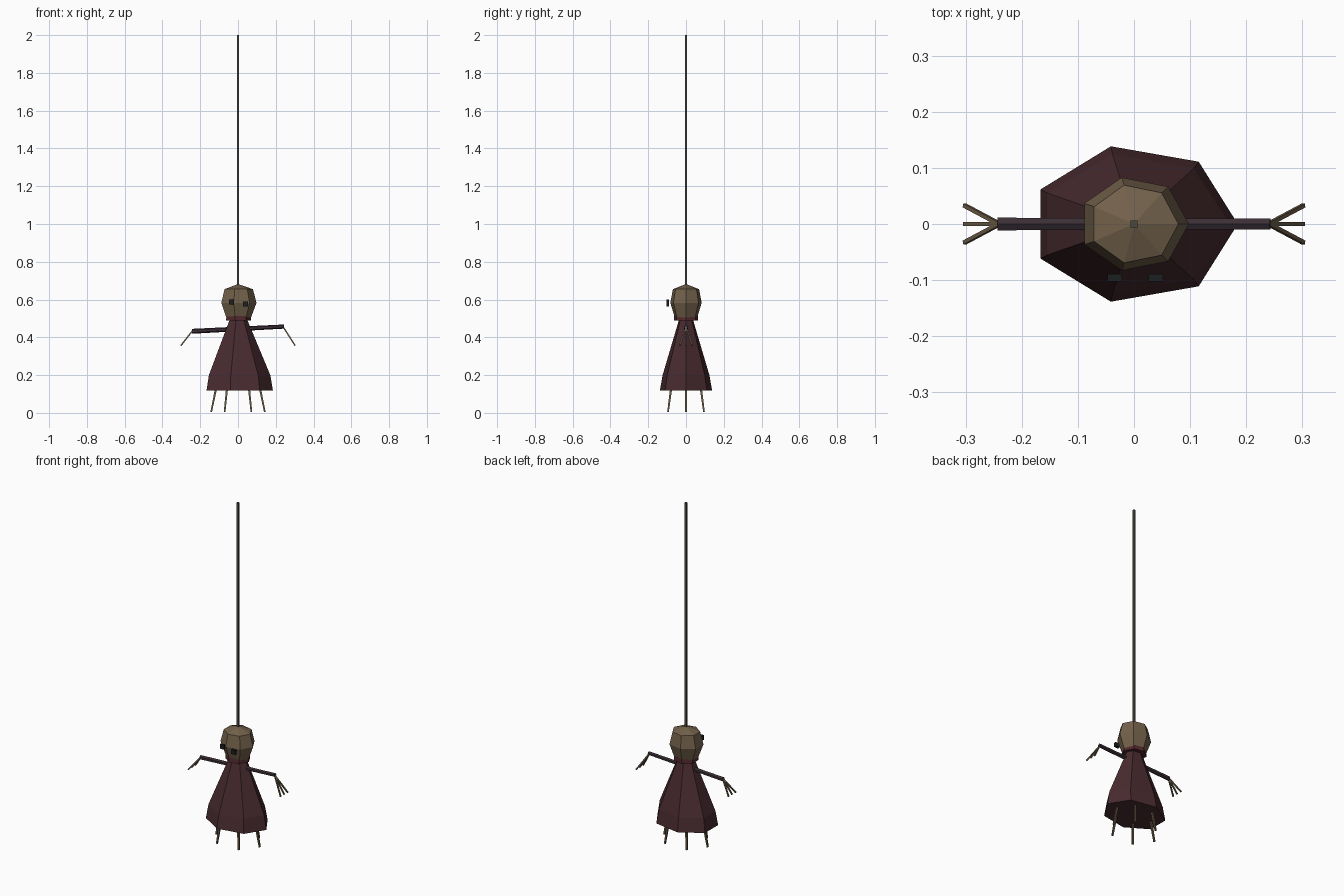
import bpy, bmesh
from math import cos, sin, pi
from mathutils import Vector

if "Cube" in bpy.data.objects:
    bpy.data.objects.remove(bpy.data.objects["Cube"])


def material(name, rgb):
    m = bpy.data.materials.new(name)
    m.diffuse_color = (*rgb, 1)
    m.use_nodes = True
    m.node_tree.nodes["Principled BSDF"].inputs["Base Color"].default_value = m.diffuse_color
    return m


CLOTH = material("cloth", (0.065, 0.024, 0.029))
COLLAR = material("collar_cloth", (0.085, 0.022, 0.026))
SACK = material("sackcloth", (0.17, 0.12, 0.07))
SLEEVE = material("sleeve_cloth", (0.045, 0.028, 0.038))
STRAW = material("straw", (0.15, 0.11, 0.065))
ROPE = material("rope_fibre", (0.07, 0.066, 0.05))
DARK = material("dark", (0.012, 0.014, 0.014))


def finish(name, bm, mat):
    bmesh.ops.recalc_face_normals(bm, faces=bm.faces)
    me = bpy.data.meshes.new(name)
    bm.to_mesh(me)
    bm.free()
    me.materials.append(mat)
    ob = bpy.data.objects.new(name, me)
    bpy.context.collection.objects.link(ob)
    return ob


def lathe(name, profile, mat, apex=None, sides=7):
    """Stack of elliptical rings (rx, ry, z), capped flat or with a point."""
    bm = bmesh.new()
    rings = [[bm.verts.new((rx * cos(2 * pi * i / sides), ry * sin(2 * pi * i / sides), z))
              for i in range(sides)] for rx, ry, z in profile]
    for a, b in zip(rings, rings[1:]):
        for i in range(sides):
            j = (i + 1) % sides
            bm.faces.new((a[i], a[j], b[j], b[i]))
    bm.faces.new(rings[0])
    if apex is None:
        bm.faces.new(rings[-1])
    else:
        tip = bm.verts.new((0, 0, apex))
        for i in range(sides):
            bm.faces.new((rings[-1][i], rings[-1][(i + 1) % sides], tip))
    return finish(name, bm, mat)


def rod(name, a, b, r1, r2, sides, mat, turn=0.0):
    """Tapered prism from point a to point b."""
    a, b = Vector(a), Vector(b)
    d = (b - a).normalized()
    u = d.cross(Vector((0, 1, 0))).normalized()
    v = d.cross(u)
    bm = bmesh.new()
    ends = [[bm.verts.new(p + r * (u * cos(t) + v * sin(t)))
             for t in (turn + 2 * pi * i / sides for i in range(sides))]
            for p, r in ((a, r1), (b, r2))]
    for i in range(sides):
        j = (i + 1) % sides
        bm.faces.new((ends[0][i], ends[0][j], ends[1][j], ends[1][i]))
    bm.faces.new(ends[0])
    bm.faces.new(ends[1])
    return finish(name, bm, mat)


def box(name, centre, size, mat):
    bm = bmesh.new()
    bmesh.ops.create_cube(bm, size=1)
    for v in bm.verts:
        v.co = Vector(centre) + Vector([c * s for c, s in zip(v.co, size)])
    return finish(name, bm, mat)


# Body and head
lathe("robe", [(0.185, 0.142, 0.118), (0.171, 0.127, 0.2), (0.046, 0.036, 0.5)], CLOTH)
lathe("collar", [(0.07, 0.066, 0.488), (0.068, 0.064, 0.513)], COLLAR)
lathe("head", [(0.065, 0.058, 0.495), (0.098, 0.085, 0.583), (0.079, 0.071, 0.655)],
      SACK, apex=0.682)

# Mismatched eyes
box("left_eye", (-0.034, -0.096, 0.588), (0.026, 0.013, 0.026), DARK)
box("right_eye", (0.039, -0.096, 0.576), (0.026, 0.013, 0.026), DARK)

# Crossbar arms, slightly tilted
rod("arms", (-0.243, 0, 0.432), (0.243, 0, 0.457), 0.013, 0.011, 6, SLEEVE)

# Straw fingers, three per hand
for side, label, z in ((-1, "left", 0.436), (1, "right", 0.454)):
    for k in (-1, 0, 1):
        rod(f"{label}_finger_{k + 2}", (side * 0.24, 0, z),
            (side * 0.302, k * 0.033, 0.357), 0.005, 0.005, 4, STRAW, pi / 4)

# Straw legs in an oval of six
for i in range(6):
    c, s = cos(i * pi / 3), sin(i * pi / 3)
    rod(f"straw_leg_{i + 1}", (0.112 * c, 0.088 * s, 0.15), (0.142 * c, 0.11 * s, 0.005),
        0.008, 0.006, 4, STRAW, pi / 4)

# Hanging rope
rod("rope", (0, 0, 0.66), (0, 0, 2.0), 0.0085, 0.0085, 4, ROPE, pi / 4)
